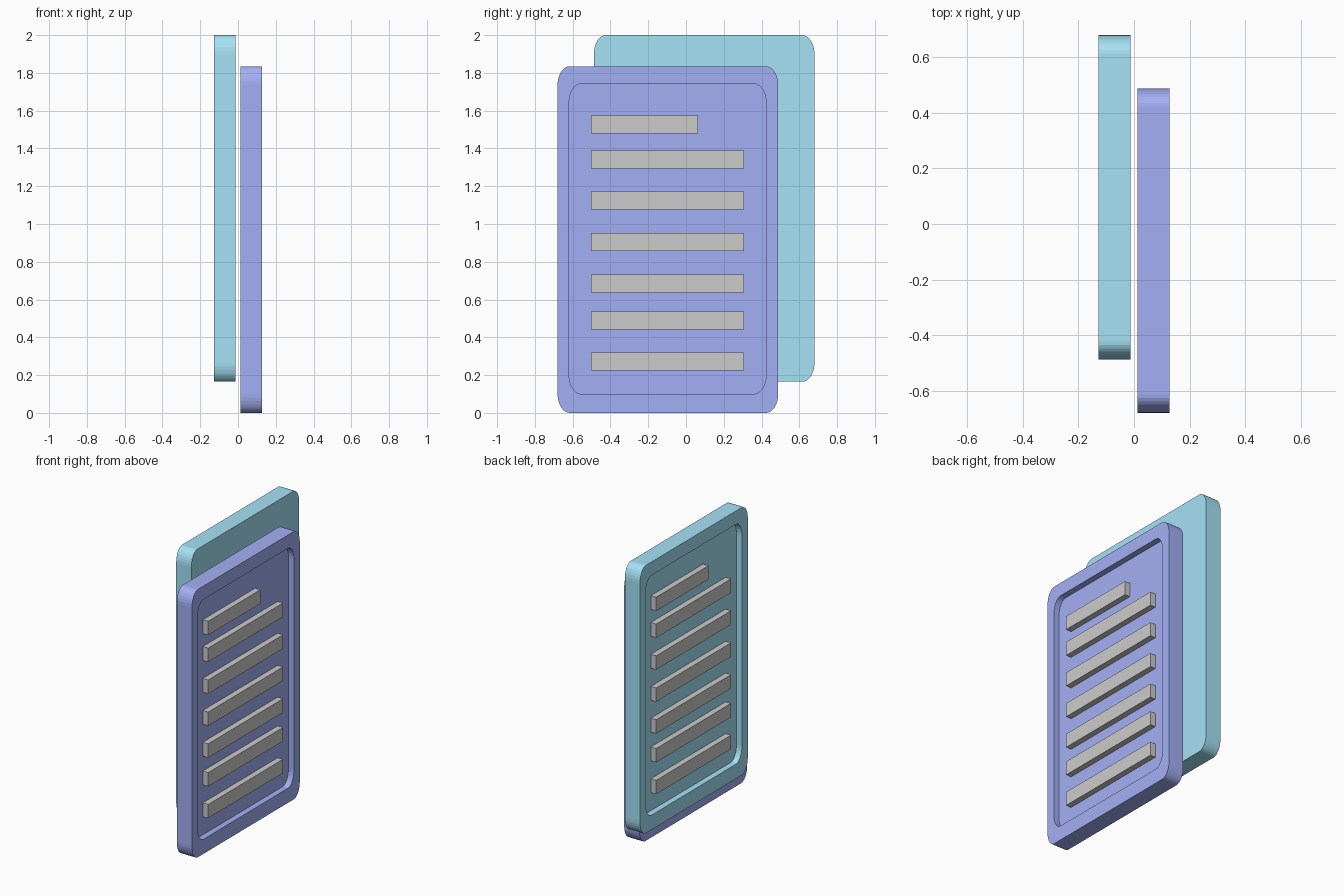
import bpy, bmesh, math
from mathutils import Matrix

if "Cube" in bpy.data.objects:
    bpy.data.objects.remove(bpy.data.objects["Cube"])

X_BACK, X_FLOOR, X_FRONT = 0.012, 0.086, 0.127   # plate depth levels
RY, RZ, SEG = 0.065, 0.10, 8                     # corner radii and segments
LIFT = 0.165                                     # height offset of rear plate


def material(name, color):
    m = bpy.data.materials.new(name)
    m.diffuse_color = color
    m.use_nodes = True
    m.node_tree.nodes["Principled BSDF"].inputs["Base Color"].default_value = m.diffuse_color
    return m


def outline(y0, y1, z0, z1):
    """Rounded rectangle in the YZ plane, counter-clockwise."""
    pts = []
    corners = [(y1 - RY, z1 - RZ), (y0 + RY, z1 - RZ),
               (y0 + RY, z0 + RZ), (y1 - RY, z0 + RZ)]
    for i, (cy, cz) in enumerate(corners):
        for k in range(SEG + 1):
            a = math.pi / 2 * (i + k / SEG)
            pts.append((cy + RY * math.cos(a), cz + RZ * math.sin(a)))
    return pts


def finish(name, bm, matrix, mat=None):
    bm.transform(matrix)
    bmesh.ops.recalc_face_normals(bm, faces=bm.faces)
    me = bpy.data.meshes.new(name)
    bm.to_mesh(me)
    bm.free()
    ob = bpy.data.objects.new(name, me)
    bpy.context.collection.objects.link(ob)
    if mat:
        me.materials.append(mat)


def plate(name, matrix, mat):
    """Rounded slab with a recessed face."""
    bm = bmesh.new()
    outer = outline(-0.68, 0.488, 0, 1.835)
    inner = outline(-0.619, 0.424, 0.10, 1.743)
    levels = [(outer, X_BACK), (outer, X_FRONT), (inner, X_FRONT), (inner, X_FLOOR)]
    rings = [[bm.verts.new((x, y, z)) for y, z in pts] for pts, x in levels]
    for a, b in zip(rings, rings[1:]):
        for i in range(len(a)):
            j = (i + 1) % len(a)
            bm.faces.new((a[i], a[j], b[j], b[i]))
    bm.faces.new(rings[0][::-1])
    bm.faces.new(rings[-1])
    finish(name, bm, matrix, mat)


def bar(name, y0, y1, zc, matrix):
    bm = bmesh.new()
    x0, x1 = X_FLOOR - 0.01, X_FRONT - 0.001
    bmesh.ops.create_cube(bm, size=1, matrix=Matrix.Translation(
        ((x0 + x1) / 2, (y0 + y1) / 2, zc)) @ Matrix.Diagonal((x1 - x0, y1 - y0, 0.095, 1)))
    finish(name, bm, matrix)


# Two identical cards, back to back, the rear one turned round and raised
cards = [("front", Matrix.Identity(4), (0.37, 0.436, 0.91, 1)),
         ("rear", Matrix.Translation((0, 0, LIFT)) @ Matrix.Rotation(math.pi, 4, 'Z'),
          (0.38, 0.76, 0.92, 1))]
BAR_Z = [0.271, 0.489, 0.686, 0.904, 1.124, 1.342, 1.526]

for side, mtx, color in cards:
    plate(side + "_panel", mtx, material(side + "_paint", color))
    # Raised strips, the top one shorter
    for i, z in enumerate(BAR_Z):
        bar(f"{side}_strip_{i + 1}", -0.503, 0.063 if i == 6 else 0.308, z, mtx)
